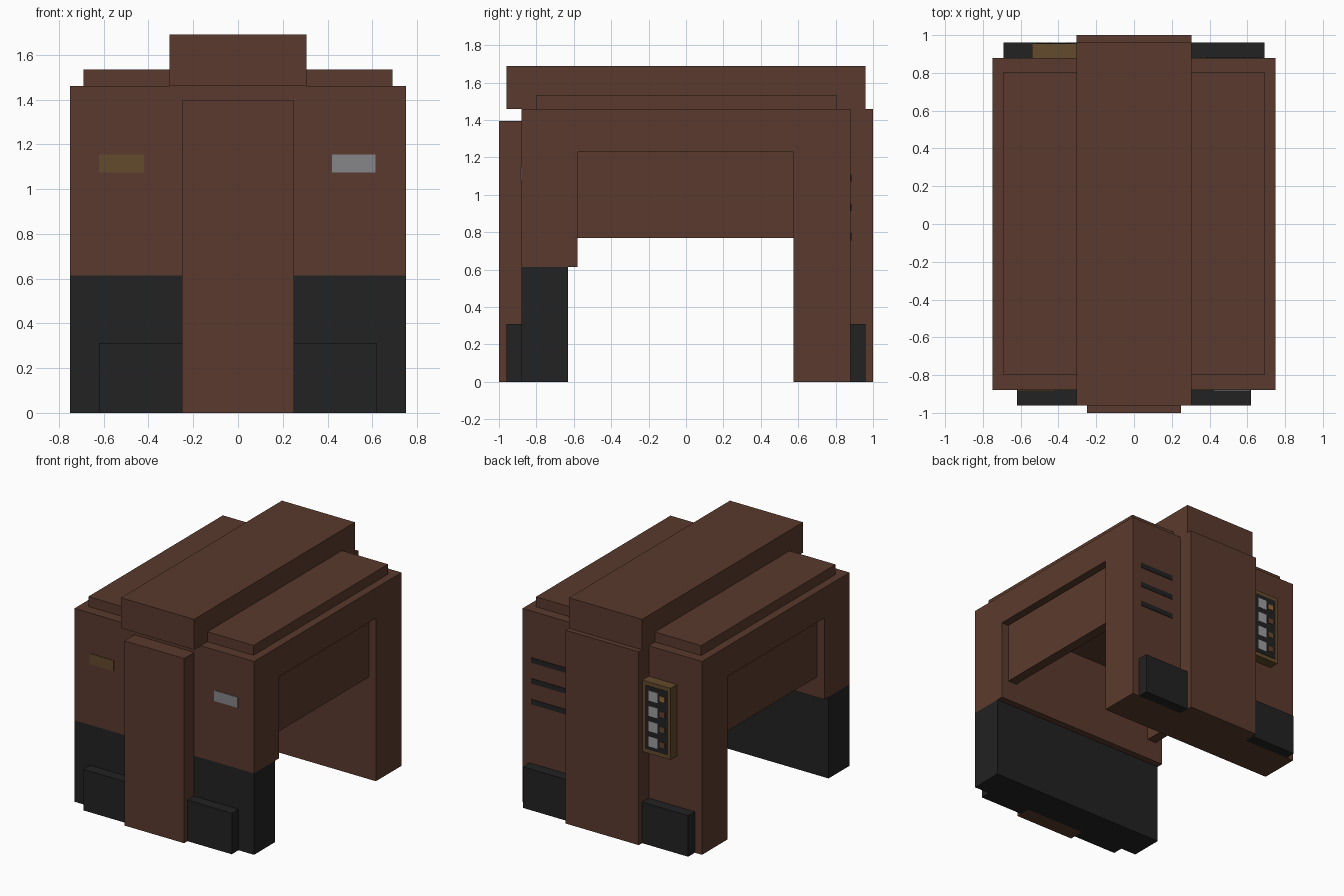
import bpy
import bmesh

if "Cube" in bpy.data.objects:
    bpy.data.objects.remove(bpy.data.objects["Cube"])


def material(name, rgb):
    m = bpy.data.materials.new(name)
    m.diffuse_color = (*rgb, 1.0)
    m.use_nodes = True
    m.node_tree.nodes["Principled BSDF"].inputs["Base Color"].default_value = m.diffuse_color
    return m


BROWN = material("brown", (0.102, 0.042, 0.026))
BLACK = material("charcoal", (0.016, 0.016, 0.016))
BRONZE = material("bronze", (0.127, 0.069, 0.025))
GREY = material("grey", (0.24, 0.24, 0.25))
SILVER = material("light_grey", (0.34, 0.34, 0.35))
AMBER = material("amber", (0.30, 0.15, 0.035))
RUST = material("rust", (0.13, 0.05, 0.025))


def finish(name, bm, mat):
    bmesh.ops.recalc_face_normals(bm, faces=bm.faces)
    mesh = bpy.data.meshes.new(name)
    bm.to_mesh(mesh)
    bm.free()
    mesh.materials.append(mat)
    obj = bpy.data.objects.new(name, mesh)
    bpy.context.collection.objects.link(obj)
    return obj


def box(name, x, y, z, mat):
    """Box from (min, max) ranges on each axis."""
    bm = bmesh.new()
    bmesh.ops.create_cube(bm, size=1.0)
    for v in bm.verts:
        v.co = [r[0] if c < 0 else r[1] for c, r in zip(v.co, (x, y, z))]
    return finish(name, bm, mat)


def profile_x(name, points, half_width, mat):
    """Side profile of (y, z) points extruded across x."""
    bm = bmesh.new()
    face = bm.faces.new([bm.verts.new((-half_width, y, z)) for y, z in points])
    ext = bmesh.ops.extrude_face_region(bm, geom=[face])
    verts = [g for g in ext["geom"] if isinstance(g, bmesh.types.BMVert)]
    bmesh.ops.translate(bm, verts=verts, vec=(2 * half_width, 0, 0))
    return finish(name, bm, mat)


# Main arch and its dark front leg
profile_x("arch_body", [(-0.88, 0.615), (-0.58, 0.615), (-0.58, 1.23),
                        (0.575, 1.23), (0.575, 0), (0.88, 0),
                        (0.88, 1.46), (-0.88, 1.46)], 0.75, BROWN)
box("front_leg", (-0.75, 0.75), (-0.88, -0.63), (0, 0.615), BLACK)

# Columns and roof
box("front_column", (-0.25, 0.25), (-1.0, -0.88), (0, 1.395), BROWN)
box("back_column", (-0.305, 0.305), (0.88, 1.0), (0, 1.46), BROWN)
box("roof_plate", (-0.69, 0.69), (-0.80, 0.805), (1.46, 1.535), BROWN)
box("roof_beam", (-0.305, 0.305), (-0.96, 0.96), (1.46, 1.69), BROWN)

# Mirrored side panels and feet
for side, s in (("left", -1), ("right", 1)):
    def mx(a, b):
        return tuple(sorted((s * a, s * b)))
    box(side + "_side_panel", mx(0.615, 0.69), (-0.58, 0.575), (0.77, 1.23), BROWN)
    box(side + "_front_foot", mx(0.25, 0.62), (-0.96, -0.88), (0, 0.31), BLACK)
    box(side + "_back_foot", mx(0.305, 0.69), (0.88, 0.96), (0, 0.31), BLACK)

# Front badges
box("bronze_badge", (-0.62, -0.42), (-0.884, -0.88), (1.075, 1.155), BRONZE)
box("grey_badge", (0.42, 0.615), (-0.884, -0.88), (1.075, 1.155), GREY)

# Rear vent slots
for i in range(3):
    z = 1.09 - 0.157 * i
    box(f"vent_slot_{i + 1}", (0.38, 0.675), (0.88, 0.884), (z - 0.019, z + 0.019), BLACK)

# Rear control box with screen and rows of buttons
box("control_box", (-0.54, -0.305), (0.88, 0.956), (0.69, 1.23), BRONZE)
box("control_face", (-0.52, -0.33), (0.956, 0.959), (0.72, 1.20), BLACK)
for i, mat in enumerate((AMBER, RUST, BRONZE, RUST)):
    z = 1.13 - 0.115 * i
    box(f"key_{i + 1}", (-0.435, -0.36), (0.959, 0.962), (z - 0.038, z + 0.038), SILVER)
    box(f"button_{i + 1}", (-0.495, -0.452), (0.959, 0.962), (z - 0.02, z + 0.02), mat)
